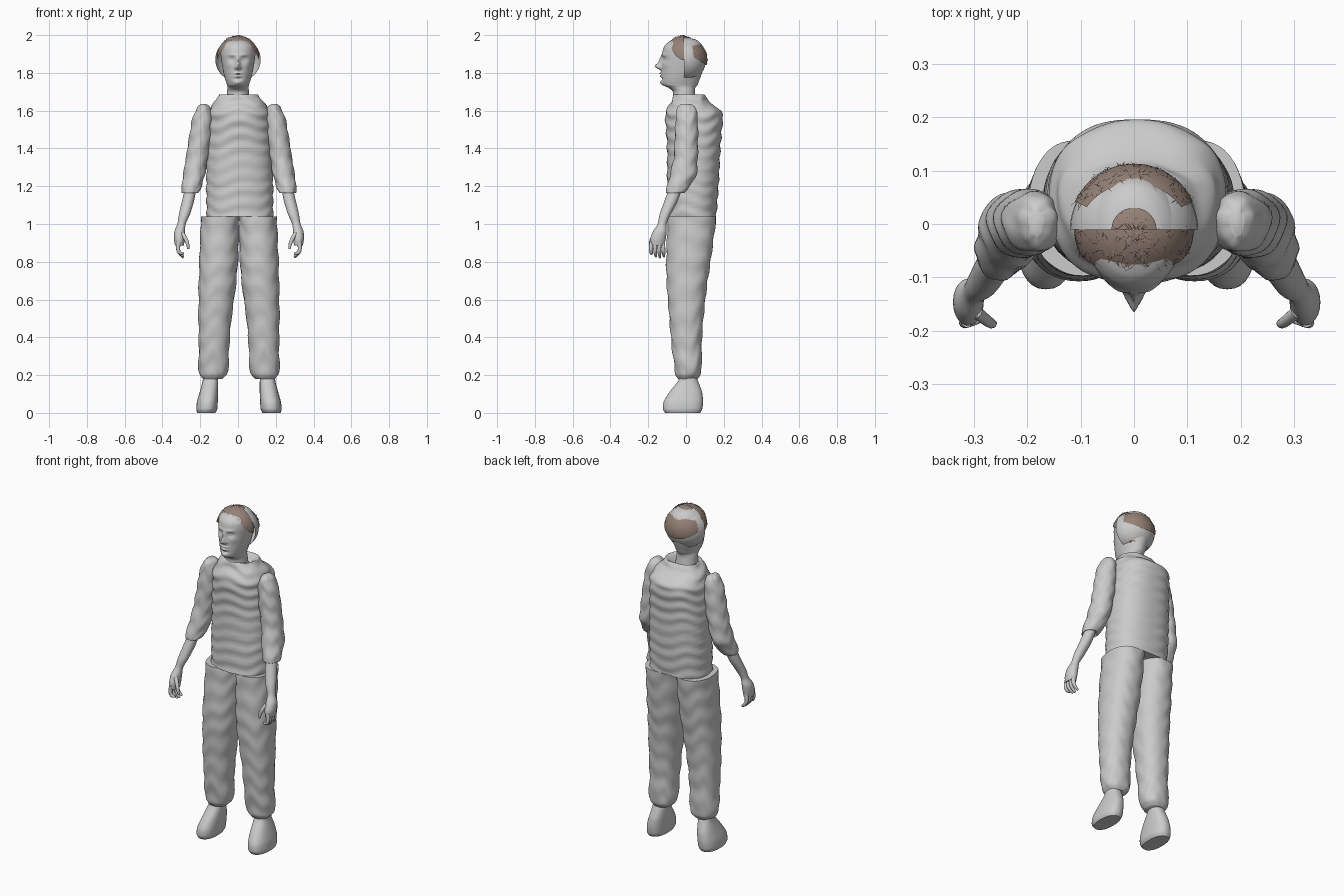
import bpy, bmesh, math, random
from mathutils import Vector

random.seed(4)
if "Cube" in bpy.data.objects:
    bpy.data.objects.remove(bpy.data.objects["Cube"])


def material(name, rgb):
    m = bpy.data.materials.new(name)
    m.use_nodes = True
    m.diffuse_color = (*rgb, 1)
    m.node_tree.nodes["Principled BSDF"].inputs["Base Color"].default_value = (*rgb, 1)
    return m


GREY = material("plain grey", (0.6, 0.6, 0.6))
BROWN = material("hair brown", (0.3, 0.22, 0.18))


def finish(name, bm, mat, angle=50):
    bmesh.ops.recalc_face_normals(bm, faces=bm.faces)
    me = bpy.data.meshes.new(name)
    bm.to_mesh(me)
    bm.free()
    me.materials.append(mat)
    ob = bpy.data.objects.new(name, me)
    bpy.context.collection.objects.link(ob)
    bpy.ops.object.select_all(action='DESELECT')
    ob.select_set(True)
    bpy.context.view_layer.objects.active = ob
    bpy.ops.object.shade_smooth_by_angle(angle=math.radians(angle))
    return ob


def smooth_rows(rows, steps):
    """Softened spline through rows of numbers."""
    out = []
    for i in range(len(rows) - 1):
        a, b = rows[i], rows[i + 1]
        p, n = rows[max(i - 1, 0)], rows[min(i + 2, len(rows) - 1)]
        for k in range(steps):
            t = k / steps
            h = (2*t**3 - 3*t*t + 1, t**3 - 2*t*t + t, 3*t*t - 2*t**3, t**3 - t*t)
            out.append([h[0]*a[j] + h[1]*.4*(b[j] - p[j]) + h[2]*b[j] + h[3]*.4*(n[j] - a[j])
                        for j in range(len(a))])
    return out + [list(rows[-1])]


def loft(name, rows, side=1, shift=0, segs=32, steps=5, power=1.0, warp=None, angle=50):
    """Skin of level slices, each given as height, x extent and y extent."""
    bm = bmesh.new()
    loops = []
    for z, x0, x1, y0, y1 in smooth_rows(rows, steps):
        c = Vector(((x0 + x1) / 2, (y0 + y1) / 2, z))
        ring = []
        for k in range(segs):
            a = 2 * math.pi * k / segs
            ca, sa = math.cos(a), math.sin(a)
            d = Vector((math.copysign(abs(ca)**power, ca) * (x1 - x0) / 2,
                        math.copysign(abs(sa)**power, sa) * (y1 - y0) / 2, 0))
            p = c + d
            if warp:
                p = warp(p, c, d, a)
            ring.append(bm.verts.new((side * p.x + shift, p.y, p.z)))
        loops.append(ring)
    for r, q in zip(loops, loops[1:]):
        for k in range(segs):
            j = (k + 1) % segs
            bm.faces.new((r[k], r[j], q[j], q[k]))
    bm.faces.new(loops[0])
    bm.faces.new(loops[-1])
    return finish(name, bm, GREY, angle)


def folds(amount, freq):
    """Cloth wrinkles running around a part."""
    def warp(p, c, d, a):
        w = math.sin(freq * p.z + 1.6 * math.sin(2 * a + 5 * p.z) + math.sin(5 * a))
        return p + d.normalized() * amount * w
    return warp


# Shirt body with a rounded shoulder yoke and collar
loft("shirt", [(1.04, -.165, .185, -.1, .16), (1.2, -.168, .185, -.1, .172),
               (1.4, -.165, .178, -.1, .182), (1.52, -.158, .172, -.107, .192),
               (1.58, -.155, .168, -.11, .195), (1.62, -.142, .155, -.095, .16),
               (1.655, -.118, .125, -.075, .115), (1.685, -.1, .108, -.062, .098),
               (1.68, -.085, .092, -.055, .085), (1.655, -.055, .06, -.05, .05)],
     segs=72, steps=10, power=.85, warp=folds(.0035, 92))

# Limbs, written for the left and mirrored
for side, label in ((1, "left"), (-1, "right")):
    opts = dict(side=side, shift=.005)
    loft(label + "_trouser_leg",
         [(1.04, .0, .2, -.095, .16), (.95, .0, .204, -.1, .15), (.8, .006, .21, -.105, .13),
          (.68, .016, .213, -.102, .112), (.5, .04, .215, -.088, .092), (.35, .052, .212, -.075, .083),
          (.25, .055, .215, -.062, .084), (.205, .062, .21, -.055, .078), (.18, .085, .19, -.04, .06)],
         segs=48, steps=7, power=.9, warp=folds(.0025, 50), **opts)
    loft(label + "_shoe",
         [(.2, .115, .19, -.03, .05), (.165, .11, .193, -.045, .065), (.11, .11, .208, -.088, .085),
          (.06, .112, .222, -.118, .09), (.02, .115, .226, -.122, .086), (0, .125, .22, -.11, .075)],
         power=.85, **opts)
    loft(label + "_sleeve",
         [(1.635, .175, .2, -.025, .03), (1.615, .15, .222, -.045, .052), (1.55, .14, .248, -.055, .062),
          (1.45, .148, .265, -.06, .064), (1.35, .165, .28, -.065, .062), (1.26, .18, .295, -.085, .055),
          (1.2, .198, .302, -.1, .02), (1.165, .215, .302, -.105, -.01), (1.175, .225, .292, -.095, -.025)],
         segs=40, steps=7, warp=folds(.0025, 65), **opts)
    loft(label + "_forearm",
         [(1.19, .225, .285, -.09, -.02), (1.12, .238, .302, -.115, -.045), (1.05, .26, .318, -.14, -.082),
          (1.0, .282, .326, -.15, -.103), (.96, .286, .342, -.175, -.102), (.92, .287, .344, -.19, -.108),
          (.885, .292, .338, -.188, -.115)], segs=24, **opts)
    # Fingers and thumb as tapered curves
    digits = [[(.318, -.122 - .02 * i, .905), (.326, -.12 - .022 * i, .87),
               (.312, -.118 - .022 * i, .84), (.293, -.117 - .021 * i, .822 + .006 * (i - 1)**2)]
              for i in range(4)]
    digits.append([(.3, -.165, .95), (.28, -.182, .92), (.27, -.188, .89), (.268, -.186, .868)])
    for i, path in enumerate(digits):
        cu = bpy.data.curves.new("digit", 'CURVE')
        cu.dimensions = '3D'
        cu.bevel_depth, cu.bevel_resolution, cu.use_fill_caps = .0105, 3, True
        sp = cu.splines.new('NURBS')
        sp.points.add(len(path) - 1)
        sp.use_endpoint_u, sp.order_u = True, 3
        for pt, co, rad in zip(sp.points, path, (1.15, 1, .9, .55)):
            pt.co = (side * co[0] + .005, co[1], co[2], 1)
            pt.radius = rad
        cu.materials.append(GREY)
        kind = "thumb" if i == 4 else "finger_%d" % (i + 1)
        bpy.context.collection.objects.link(bpy.data.objects.new(label + "_" + kind, cu))


# Facial features as soft bumps: x, z, width, height, depth
FEATURES = [(0, 1.835, .011, .016, .034), (0, 1.865, .009, .025, .014),
            (.013, 1.828, .007, .007, .012), (.034, 1.872, .015, .011, -.014),
            (.034, 1.872, .010, .006, .008), (.03, 1.895, .02, .007, .006),
            (.05, 1.84, .018, .016, .005), (0, 1.797, .02, .005, .011),
            (0, 1.783, .017, .005, .010), (0, 1.79, .022, .0025, -.005),
            (0, 1.768, .022, .006, -.007), (0, 1.748, .02, .011, .009)]


def face(p, c, d, a):
    front = max(0, -math.sin(a))**.5
    for x, z, w, h, depth in FEATURES:
        for sx in ((x, -x) if x else (0,)):
            p.y -= front * depth * math.exp(-((p.x - sx) / w)**2 - ((p.z - z) / h)**2)
    return p


loft("head", [(1.645, -.062, .062, -.07, .055), (1.7, -.058, .058, -.07, .047),
              (1.722, -.056, .056, -.095, .05), (1.735, -.058, .058, -.122, .06),
              (1.76, -.066, .066, -.13, .07), (1.8, -.077, .077, -.13, .085),
              (1.85, -.086, .086, -.128, .098), (1.9, -.092, .092, -.126, .1),
              (1.935, -.089, .089, -.118, .09), (1.96, -.074, .074, -.098, .075),
              (1.977, -.05, .05, -.065, .05), (1.986, -.012, .012, -.02, .01)],
     segs=96, steps=9, warp=face, angle=80)


def on_ball(centre, radii, az, el, lift=0):
    d = Vector((math.cos(el) * math.cos(az), math.cos(el) * math.sin(az), math.sin(el)))
    return Vector(centre) + Vector([r * v for r, v in zip(radii, d)]) + d * lift


def patch(name, centre, radii, az, el, mat, strands=0, reach=.02):
    """Curved panel over the skull; el gives the elevation limits at an azimuth."""
    bm = bmesh.new()
    nu, nv = 40, 16

    def spot(u, v, lift=0):
        t = math.radians(az[0] + (az[1] - az[0]) * u)
        lo, hi = el(t)
        return on_ball(centre, radii, t, math.radians(lo + (hi - lo) * v), lift)
    grid = [[bm.verts.new(spot(i / nu, j / nv)) for j in range(nv + 1)] for i in range(nu + 1)]
    for i in range(nu):
        for j in range(nv):
            bm.faces.new((grid[i][j], grid[i + 1][j], grid[i + 1][j + 1], grid[i][j + 1]))
    # Loose crossing strands
    for _ in range(strands):
        u, v = random.random(), random.random()
        root = spot(u, v, .001)
        out = (root - Vector(centre)).normalized()
        along = out.cross(Vector((random.uniform(-1, 1), random.uniform(-1, 1), random.uniform(-1, 1))))
        along.normalize()
        across = out.cross(along) * .0012
        tip = root + along * reach + out * random.uniform(-.002, .005)
        bm.faces.new([bm.verts.new(p) for p in (root - across, root + across, tip)])
    return finish(name, bm, mat)


# Rear skull shell, open at the crown
SKULL = (0, -.01, 1.87)
patch("skull_shell", SKULL, (.12, .116, .116), (0, 180), lambda t: (-75, 75), GREY)

# Hair over the forehead, back of the head and nape
patch("front_hair", (0, -.01, 1.88), (.112, .108, .117), (180, 360),
      lambda t: (46 - 52 * abs(math.cos(t))**3, 89), BROWN, 200)
patch("crown_hair", (0, -.01, 1.88), (.112, .108, .113), (0, 180),
      lambda t: (68, 89), BROWN, 20, .01)
patch("back_hair", SKULL, (.122, .123, .118), (25, 155),
      lambda t: (20 - 35 * math.sin(t), 30 + 16 * math.sin(t)), BROWN, 160)
patch("nape_hair", SKULL, (.122, .12, .118), (35, 145),
      lambda t: (-56, -48), BROWN, 40, .015)
